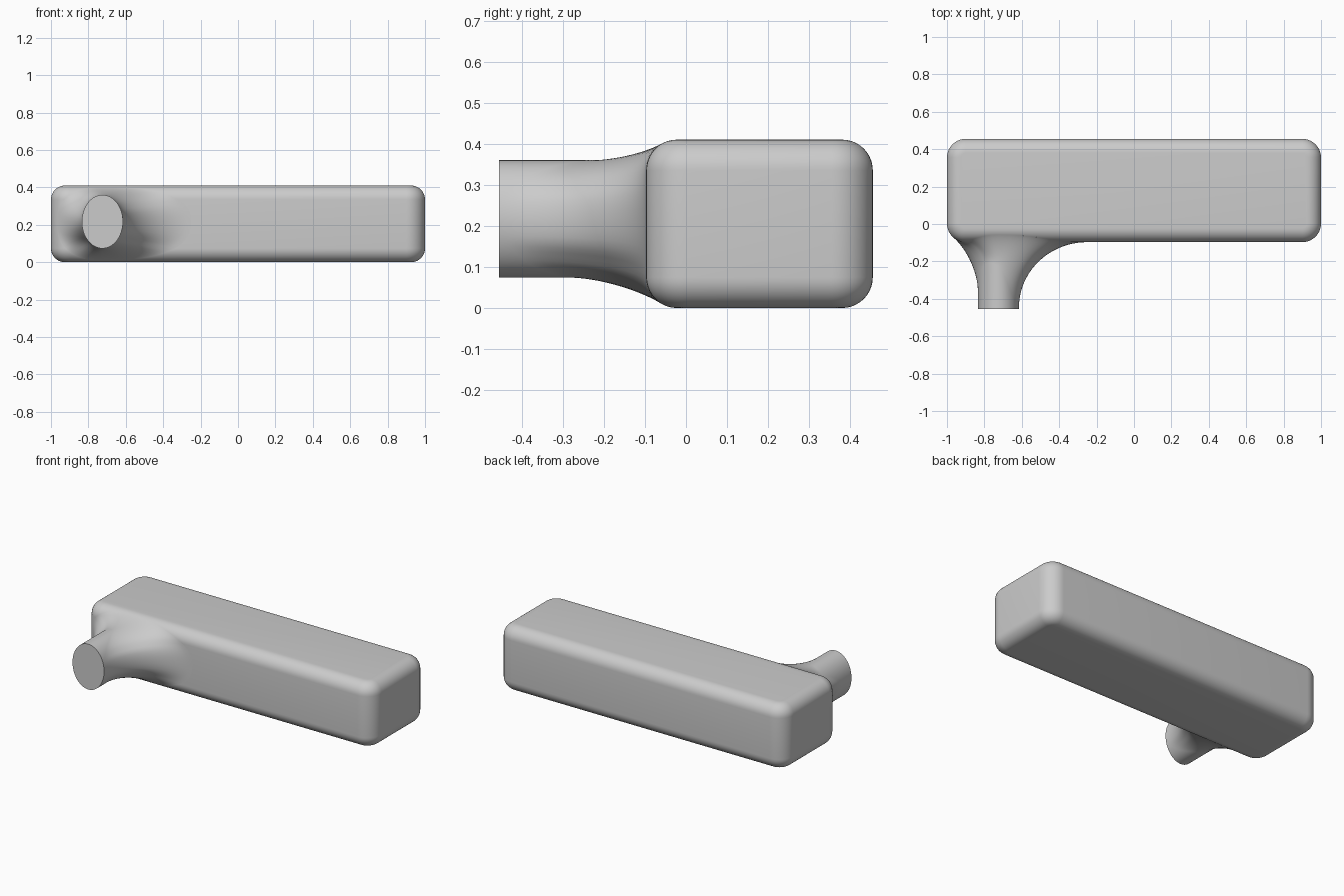
import bpy, bmesh
from math import sin, cos, pi, sqrt, radians
from mathutils import Vector

if "Cube" in bpy.data.objects:
    bpy.data.objects.remove(bpy.data.objects["Cube"])

PLAN_R, EDGE_R, HEIGHT = 0.10, 0.075, 0.41
FRONT, BACK, TIP = -0.097, 0.455, -0.455


def loft(name, rings):
    """Skin closed rings of equal length and cap both ends."""
    bm = bmesh.new()
    vs = [[bm.verts.new(p) for p in ring] for ring in rings]
    n = len(rings[0])
    for a, b in zip(vs, vs[1:]):
        for i in range(n):
            j = (i + 1) % n
            bm.faces.new((a[i], a[j], b[j], b[i]))
    bm.faces.new(vs[0][::-1])
    bm.faces.new(vs[-1])
    bmesh.ops.recalc_face_normals(bm, faces=bm.faces)
    mesh = bpy.data.meshes.new(name)
    bm.to_mesh(mesh)
    bm.free()
    ob = bpy.data.objects.new(name, mesh)
    bpy.context.collection.objects.link(ob)
    bpy.ops.object.select_all(action='DESELECT')
    ob.select_set(True)
    bpy.context.view_layer.objects.active = ob
    bpy.ops.object.shade_smooth_by_angle(angle=radians(35))
    return ob


# Rounded block: stacked rounded rectangles
def plan_ring(z, inset, steps=10):
    r = PLAN_R - inset
    x, y0, y1 = 1 - PLAN_R, FRONT + PLAN_R, BACK - PLAN_R
    corners = [(x, y1), (-x, y1), (-x, y0), (x, y0)]
    return [(cx + r * cos((k + s / steps) * pi / 2),
             cy + r * sin((k + s / steps) * pi / 2), z)
            for k, (cx, cy) in enumerate(corners) for s in range(steps + 1)]


edge = [(EDGE_R * (1 - sin(a)), EDGE_R * (1 - cos(a)))
        for a in (i * pi / 20 for i in range(11))]
low = [plan_ring(z, d) for d, z in edge[::-1]][::-1]
high = [plan_ring(HEIGHT - z, d) for d, z in edge[::-1]]
loft("body_block", low + high)


# Flared neck: elliptical stub blending tangentially into the block front
def front_y(x, z):
    dx = max(0, -1 + PLAN_R - x)
    e = max(0, abs(z - HEIGHT / 2) - (HEIGHT / 2 - EDGE_R))
    r = PLAN_R - EDGE_R + sqrt(EDGE_R ** 2 - e * e)
    return FRONT + PLAN_R - sqrt(max(0, r * r - dx * dx))


def neck_line(a, steps=20):
    c, s = cos(a), sin(a)
    cx, cz, p = -0.725, 0.217, 2 / 2.5
    ex, ez = cx + 0.11 * c, cz + 0.143 * s
    fx = cx + (0.475 if c > 0 else -0.24) * abs(c) ** p
    fz = cz + (0.184 if s > 0 else -0.206) * abs(s) ** p
    h = 0.0005
    gx = (front_y(fx + h, fz) - front_y(fx - h, fz)) / (2 * h)
    gz = (front_y(fx, fz + h) - front_y(fx, fz - h)) / (2 * h)
    foot = Vector((fx, front_y(fx, fz), fz))
    knee = Vector((ex, foot.y - gx * (fx - ex) - gz * (fz - ez), ez))
    start = Vector((ex, max(TIP + 0.01, knee.y - (foot - knee).length), ez))
    pts = [Vector((ex, TIP, ez))]
    for i in range(steps + 1):
        t = i / steps
        b0, b1, b2 = (1 - t) ** 2, 2 * t * (1 - t) * sqrt(0.5), t * t
        pts.append((start * b0 + knee * b1 + foot * b2) / (b0 + b1 + b2))
    pts.append(foot - 0.01 * Vector((gx, -1, gz)).normalized())
    return pts


lines = [neck_line(2 * pi * i / 64) for i in range(64)]
loft("neck", list(zip(*lines)))
